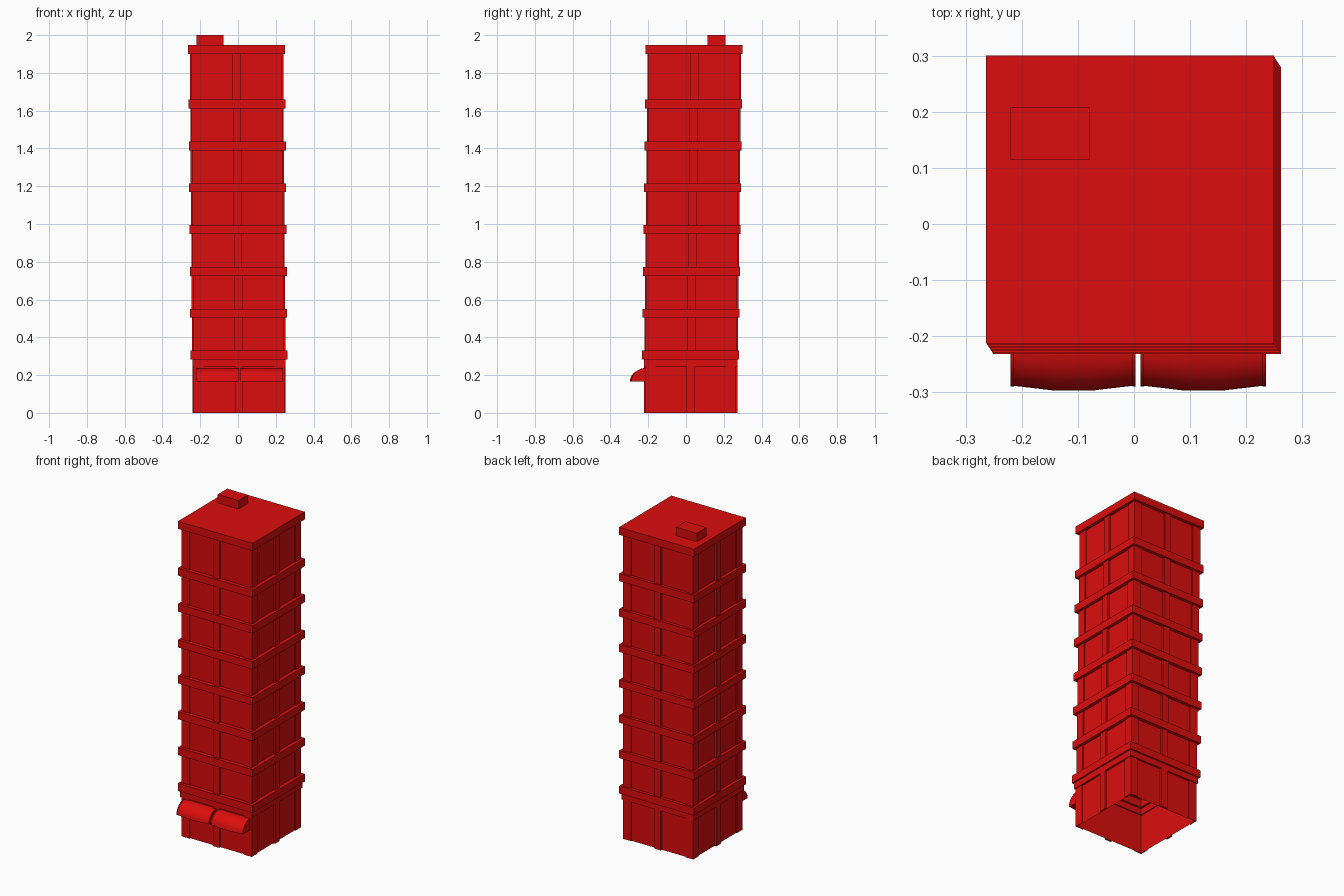
import bpy, bmesh, math
from mathutils import Matrix, Vector

if "Cube" in bpy.data.objects:
    bpy.data.objects.remove(bpy.data.objects["Cube"])

red = bpy.data.materials.new("red")
red.diffuse_color = (0.72, 0.004, 0.004, 1)
red.use_nodes = True
red.node_tree.nodes["Principled BSDF"].inputs["Base Color"].default_value = red.diffuse_color


def finish(bm, name):
    me = bpy.data.meshes.new(name)
    bm.to_mesh(me)
    bm.free()
    ob = bpy.data.objects.new(name, me)
    bpy.context.collection.objects.link(ob)
    me.materials.append(red)
    return ob


def add_box(bm, x0, x1, y0, y1, z0, z1, rot=None, open_ends=False):
    m = Matrix.Translation(((x0 + x1) / 2, (y0 + y1) / 2, (z0 + z1) / 2)) @ \
        Matrix.Diagonal((x1 - x0, y1 - y0, z1 - z0, 1))
    vs = bmesh.ops.create_cube(bm, size=1, matrix=(rot or Matrix()) @ m)["verts"]
    if open_ends:
        faces = {f for v in vs for f in v.link_faces}
        bmesh.ops.delete(bm, geom=[f for f in faces if abs(f.normal.z) > 0.9 or
                         len({round(v.co.z, 5) for v in f.verts}) == 1], context="FACES_ONLY")


def add_ring(bm, outer, inner, z0, z1):
    # square ring from four bars
    add_box(bm, -outer, outer, -outer, -inner, z0, z1)
    add_box(bm, -outer, outer, inner, outer, z0, z1)
    add_box(bm, -outer, -inner, -inner, inner, z0, z1)
    add_box(bm, inner, outer, -inner, inner, z0, z1)


WALL, POST, MID, LEDGE = 0.235, 0.241, 0.247, 0.2565
ledge_bottoms = [0.283 + 0.2213 * i for i in range(7)] + [1.90]
z = 0.0
for i, top in enumerate(ledge_bottoms):
    # each storey slides slightly to the back left
    shift = (0.0055 - 0.0018 * i, 0.0245 + 0.0027 * i, 0)

    # storey walls with raised corner posts and centre pilasters
    bm = bmesh.new()
    add_box(bm, -WALL, WALL, -WALL, WALL, z, top, open_ends=(i == 0))
    for k in range(4):
        rot = Matrix.Rotation(k * math.pi / 2, 4, "Z")
        add_box(bm, -POST, -0.187, -POST, -WALL, z, top, rot)
        add_box(bm, 0.187, POST, -POST, -WALL, z, top, rot)
        add_box(bm, -0.022, 0.022, -MID, -WALL, z, top, rot)
    finish(bm, f"storey_{i + 1}").location = shift

    # projecting ledge, the last one being the roof slab
    bm = bmesh.new()
    if i == 0:
        add_ring(bm, LEDGE, 0.215, top, top + 0.047)
        add_ring(bm, MID, 0.228, 0.245, top)
    else:
        add_box(bm, -LEDGE, LEDGE, -LEDGE, LEDGE, top, top + 0.047)
    finish(bm, "roof_slab" if i == 7 else f"ledge_{i + 1}").location = shift
    z = top + 0.047

# rooftop hut
bm = bmesh.new()
add_box(bm, -0.22, -0.078, 0.115, 0.208, 1.94, 2.0)
finish(bm, "rooftop_box")

# two bowed quarter-round awnings over the front
for name, x0, x1 in (("awning_left", -0.217, 0.0), ("awning_right", 0.015, 0.232)):
    bm = bmesh.new()
    rows = []
    for t, reach in ((0, 0.076), (0.35, 0.085), (0.65, 0.085), (1, 0.076)):
        x = x0 + (x1 - x0) * t
        row = [bm.verts.new((x, -0.212, 0.165))]
        for j in range(9):
            a = math.pi / 2 * j / 8
            row.append(bm.verts.new((x, -0.212 - reach * math.cos(a),
                                     0.165 + 0.07 * math.sin(a))))
        rows.append(row)
    for a, b in zip(rows, rows[1:]):
        for j in range(10):
            k = (j + 1) % 10
            bm.faces.new((a[j], a[k], b[k], b[j]))
    bm.faces.new(rows[0])
    bm.faces.new(rows[-1])
    # thin end rims
    for x in (x0, x1):
        rim = [bm.verts.new((x + s, -0.212 - 0.078 * math.cos(math.pi / 16 * j),
                             0.165 + 0.073 * math.sin(math.pi / 16 * j)))
               for s in (-0.003, 0.003) for j in range(9)]
        for j in range(8):
            bm.faces.new((rim[j], rim[j + 1], rim[j + 10], rim[j + 9]))
        for s in (0, 9):
            bm.faces.new(rim[s:s + 9] + [bm.verts.new((rim[s].co.x, -0.212, 0.165))])
    bmesh.ops.recalc_face_normals(bm, faces=bm.faces[:])
    ob = finish(bm, name)
    bpy.ops.object.select_all(action="DESELECT")
    ob.select_set(True)
    bpy.context.view_layer.objects.active = ob
    bpy.ops.object.shade_smooth_by_angle(angle=math.radians(40))
